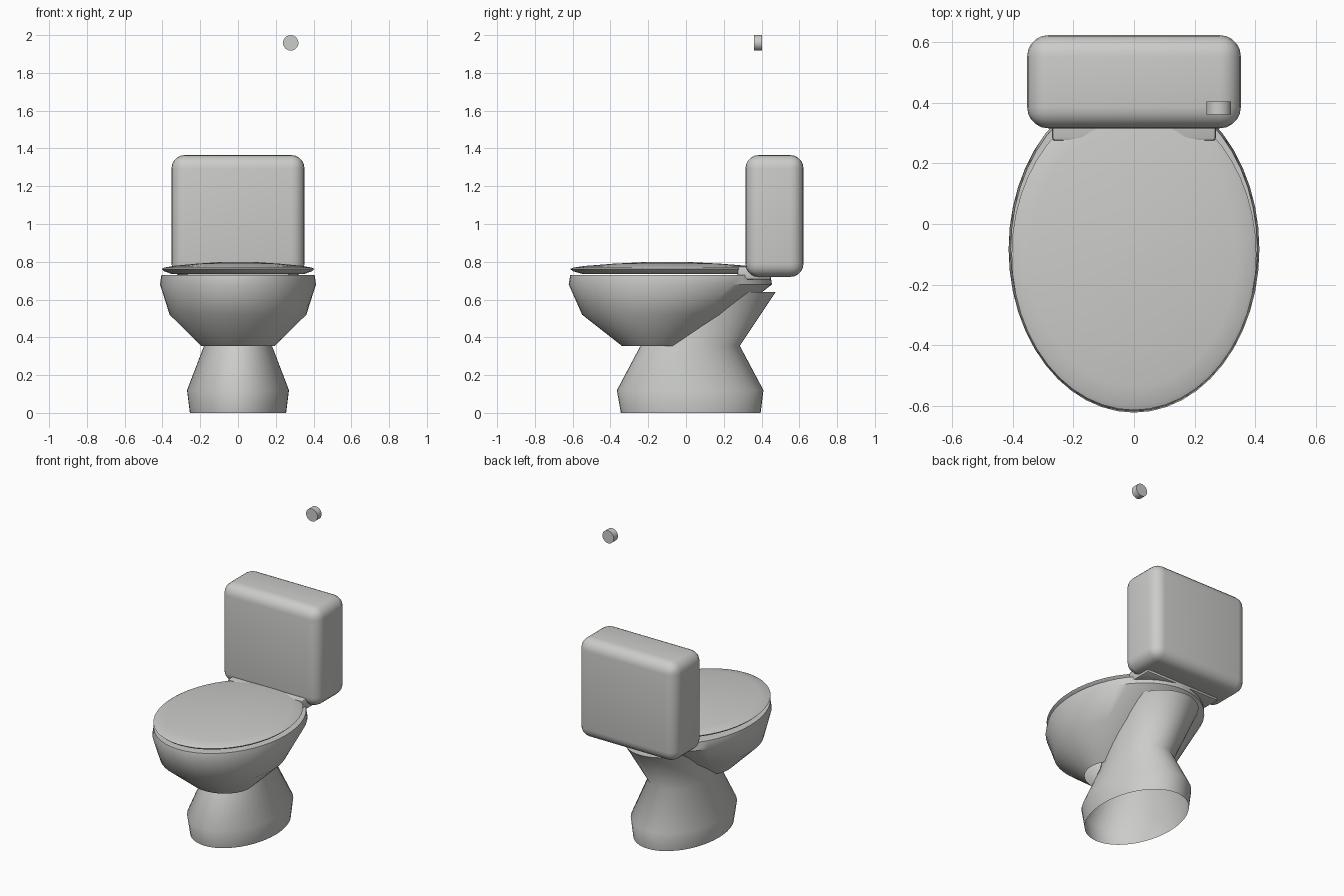
import bpy, bmesh, math

if "Cube" in bpy.data.objects:
    bpy.data.objects.remove(bpy.data.objects["Cube"])

# One glazed grey for the whole model
ceramic = bpy.data.materials.new("ceramic_grey")
ceramic.diffuse_color = (0.6, 0.61, 0.585, 1.0)
ceramic.use_nodes = True
ceramic.node_tree.nodes["Principled BSDF"].inputs["Base Color"].default_value = ceramic.diffuse_color


def add_object(name, bm, angle):
    mesh = bpy.data.meshes.new(name)
    bm.to_mesh(mesh)
    bm.free()
    obj = bpy.data.objects.new(name, mesh)
    bpy.context.collection.objects.link(obj)
    mesh.materials.append(ceramic)
    bpy.ops.object.select_all(action='DESELECT')
    bpy.context.view_layer.objects.active = obj
    obj.select_set(True)
    bpy.ops.object.shade_smooth_by_angle(angle=math.radians(angle))
    return obj


def loft(name, rings, cap_bottom, cap_top, angle, n=48):
    """Skin ellipses given bottom to top as (z, centre y, radius x, radius y)."""
    bm = bmesh.new()
    loops = []
    for z, cy, rx, ry in rings:
        loops.append([bm.verts.new((rx * math.cos(2 * math.pi * i / n),
                                    cy + ry * math.sin(2 * math.pi * i / n), z))
                      for i in range(n)])
    for a, b in zip(loops, loops[1:]):
        for i in range(n):
            j = (i + 1) % n
            bm.faces.new((a[i], a[j], b[j], b[i]))
    if cap_bottom:
        bm.faces.new(loops[0][::-1])
    if cap_top:
        bm.faces.new(loops[-1])
    return add_object(name, bm, angle)


def rounded_box(name, lo, hi, radius, segments):
    bm = bmesh.new()
    bmesh.ops.create_cube(bm, size=1)
    for v in bm.verts:
        for k in range(3):
            v.co[k] = lo[k] if v.co[k] < 0 else hi[k]
    bmesh.ops.bevel(bm, geom=bm.edges[:], offset=radius, segments=segments,
                    profile=0.5, affect='EDGES')
    return add_object(name, bm, 40)


# Pedestal: flared foot, waist, and neck leaning back under the tank
loft("pedestal", [(0.0, 0.025, 0.255, 0.37),
                  (0.12, 0.022, 0.27, 0.388),
                  (0.355, 0.022, 0.18, 0.263),
                  (0.64, 0.20, 0.235, 0.275)], False, True, 65)

# Bowl: tapered oval, open underneath where the pedestal enters
loft("bowl", [(0.355, -0.16, 0.195, 0.18),
              (0.52, -0.15, 0.362, 0.40),
              (0.68, -0.083, 0.413, 0.538),
              (0.73, -0.083, 0.406, 0.53)], False, True, 45)

# Lid: thin lens-shaped oval
lid_profile = [(0.735, 0.87), (0.75, 0.97), (0.762, 1.0), (0.769, 0.97),
               (0.778, 0.85), (0.79, 0.55), (0.798, 0.25), (0.80, 0.05)]
loft("lid", [(z, -0.1, 0.403 * s, 0.513 * s) for z, s in lid_profile],
     True, True, 50)

# Hinge block between lid and tank
rounded_box("hinge_block", (-0.27, 0.273, 0.705), (0.27, 0.45, 0.777), 0.012, 2)

# Water tank
rounded_box("tank", (-0.352, 0.315, 0.72), (0.352, 0.622, 1.365), 0.07, 5)

# Flush button floating above the tank, facing forward
bm = bmesh.new()
bmesh.ops.create_cone(bm, cap_ends=True, segments=24, radius1=0.041,
                      radius2=0.041, depth=0.043)
for v in bm.verts:
    x, y, z = v.co
    v.co = (0.279 + x, 0.382 - z, 1.959 + y)
add_object("flush_button", bm, 40)
